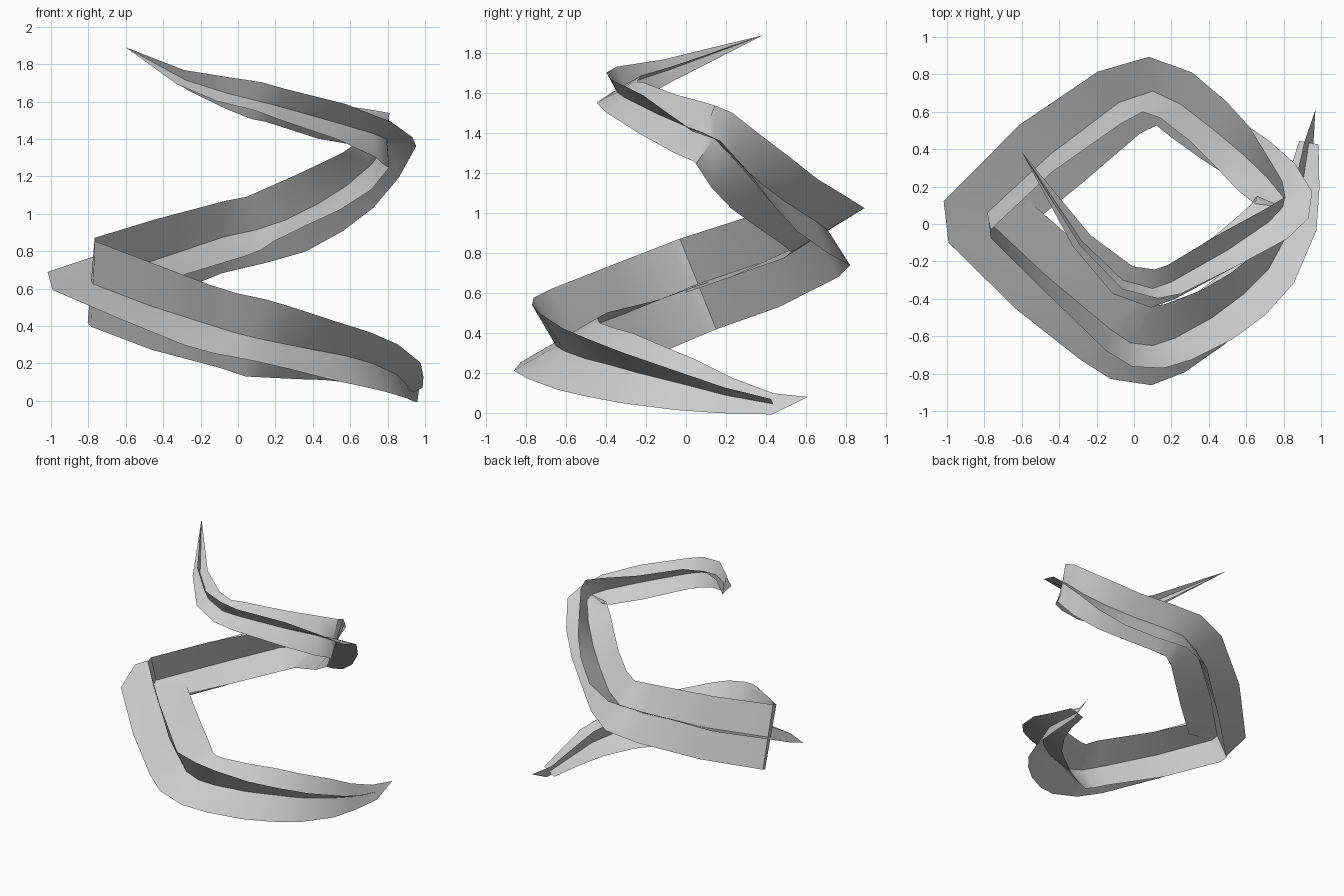
import bpy
import math
from mathutils import Vector

cube = bpy.data.objects.get("Cube")
if cube:
    bpy.data.objects.remove(cube, do_unlink=True)

# One flat colour
grey = bpy.data.materials.new("light_grey")
grey.use_nodes = True
colour = (0.6, 0.6, 0.6, 1)
grey.diffuse_color = colour
grey.node_tree.nodes["Principled BSDF"].inputs["Base Color"].default_value = colour

# Spiral spine: x, y, z, half width, outward roll in degrees
SPINE = [
    (.97, .61, .08, 0, 66),
    (.935, .435, .045, .058, 65),
    (.9, .2, .088, .1, 66),
    (.85, 0, .14, .145, 63),
    (.72, -.24, .2, .185, 56),
    (.58, -.38, .24, .207, 51),
    (.42, -.5, .27, .22, 45),
    (.22, -.61, .31, .235, 37),
    (.1, -.65, .335, .245, 31),
    (-.02, -.635, .365, .247, 28),
    (-.13, -.56, .4, .25, 25),
    (-.46, -.285, .505, .25, 16),
    (-.775, .01, .625, .245, 8),
    (-.785, .06, .645, .245, -11),
    (-.45, .37, .75, .24, -19),
    (-.08, .65, .875, .225, -28),
    (.1, .71, .915, .215, -32),
    (.25, .64, .965, .213, -34),
    (.43, .5, 1.055, .205, -38),
    (.58, .375, 1.15, .198, -48),
    (.71, .25, 1.26, .18, -63),
    (.8, .14, 1.375, .157, -84),
    (.795, .09, 1.4, .15, -94),
    (.72, .01, 1.43, .147, -116),
    (.5, -.14, 1.495, .138, -134),
    (.2, -.31, 1.58, .12, -139),
    (.1, -.345, 1.605, .115, -152),
    (-.06, -.3, 1.645, .1, -154),
    (-.28, -.09, 1.715, .06, -157),
    (-.6, .385, 1.89, 0, -160),
]
LAST = len(SPINE) - 1


def direction(start):
    """Unit direction of one spine segment."""
    start = max(0, min(start, LAST - 1))
    return (Vector(SPINE[start + 1][:3]) - Vector(SPINE[start][:3])).normalized()


def section_axes(index):
    """Upright and sideways directions of the crossed section on the spine."""
    tangent = (direction(index - 1) + direction(index)).normalized()
    outward = Vector((0, 0, 1)).cross(tangent).normalized()
    upward = tangent.cross(outward)
    roll = math.radians(SPINE[index][4])
    upright = upward * math.cos(roll) + outward * math.sin(roll)
    sideways = outward * math.cos(roll) - upward * math.sin(roll)
    return upright, sideways


def make_ribbon(name, axis, first):
    """Sweep one flat ribbon along the spine, with a shared middle line."""
    verts, faces = [], []
    for index in range(first, len(SPINE)):
        centre = Vector(SPINE[index][:3])
        reach = section_axes(index)[axis] * SPINE[index][3]
        verts += [centre - reach, centre, centre + reach]
    for row in range(len(verts) // 3 - 1):
        for column in range(2):
            a = row * 3 + column
            faces.append((a, a + 1, a + 4, a + 3))
    mesh = bpy.data.meshes.new(name)
    mesh.from_pydata(verts, [], faces)
    mesh.materials.append(grey)
    mesh.validate()
    ribbon = bpy.data.objects.new(name, mesh)
    bpy.context.collection.objects.link(ribbon)
    bpy.ops.object.select_all(action="DESELECT")
    ribbon.select_set(True)
    bpy.context.view_layer.objects.active = ribbon
    bpy.ops.object.shade_smooth_by_angle(angle=math.radians(40))


# Two ribbons cross at the spine; the sideways one reaches the lower tip
make_ribbon("upright_ribbon", axis=0, first=1)
make_ribbon("sideways_ribbon", axis=1, first=0)
